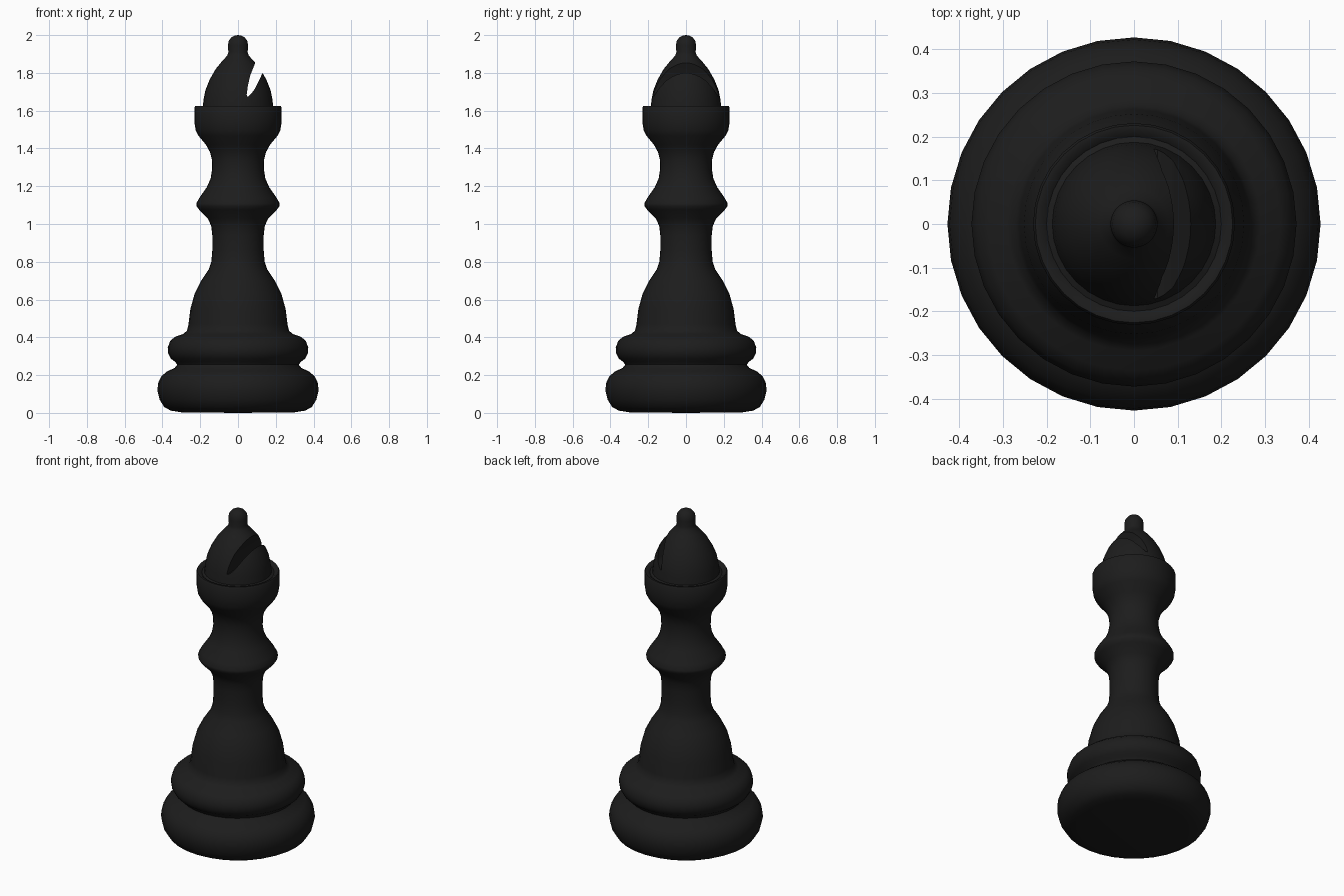
import bpy, bmesh, math

if "Cube" in bpy.data.objects:
    bpy.data.objects.remove(bpy.data.objects["Cube"])

SIDES = 32


def new_object(name, bm):
    bmesh.ops.recalc_face_normals(bm, faces=bm.faces[:])
    mesh = bpy.data.meshes.new(name)
    bm.to_mesh(mesh)
    bm.free()
    ob = bpy.data.objects.new(name, mesh)
    bpy.context.collection.objects.link(ob)
    return ob


def lathe(name, profile):
    """Closed solid of revolution; first and last points lie on the axis."""
    bm = bmesh.new()
    low = bm.verts.new((0, 0, profile[0][1]))
    top = bm.verts.new((0, 0, profile[-1][1]))
    rings = [[bm.verts.new((r * math.cos(2 * math.pi * i / SIDES),
                            r * math.sin(2 * math.pi * i / SIDES), z))
              for i in range(SIDES)] for r, z in profile[1:-1]]
    for i in range(SIDES):
        j = (i + 1) % SIDES
        bm.faces.new((low, rings[0][j], rings[0][i]))
        bm.faces.new((top, rings[-1][i], rings[-1][j]))
        for a, b in zip(rings, rings[1:]):
            bm.faces.new((a[i], a[j], b[j], b[i]))
    return new_object(name, bm)


# Profile sections (radius, height)
base = [(0, 0), (.30, .003), (.355, .012), (.39, .03), (.415, .07), (.427, .12),
        (.422, .16), (.405, .195), (.375, .22), (.335, .238), (.322, .255),
        (.332, .27), (.355, .287), (.37, .315), (.372, .345), (.36, .38),
        (.335, .402), (.29, .418), (.27, .435)]
stem = [(.262, .47), (.252, .55), (.23, .63), (.195, .70), (.155, .76),
        (.141, .80), (.136, .86), (.136, .94), (.142, .99), (.16, 1.03),
        (.205, 1.075), (.22, 1.095), (.221, 1.108), (.205, 1.138),
        (.165, 1.195), (.145, 1.24), (.137, 1.29), (.138, 1.34)]
collar = [(.148, 1.38), (.17, 1.42), (.21, 1.468), (.224, 1.495), (.231, 1.54),
          (.231, 1.615), (.226, 1.624), (.215, 1.624), (.20, 1.612)]
head = [(.187, 1.618), (.182, 1.66), (.172, 1.71), (.15, 1.765), (.117, 1.822),
        (.08, 1.867), (.058, 1.89), (.051, 1.91), (.054, 1.945), (.049, 1.97),
        (.035, 1.988), (.018, 1.997), (0, 2.0)]
piece = lathe("turned_chess_piece", base + stem + collar + head)

# Curved slit through the head, cut along y
slit = [(.046, 1.685), (.047, 1.676), (.054, 1.675), (.07, 1.69), (.09, 1.716),
        (.127, 1.793), (.19, 1.93), (.125, 1.93), (.09, 1.85), (.064, 1.785),
        (.052, 1.73)]
bm = bmesh.new()
face = bm.faces.new([bm.verts.new((x, -.3, z)) for x, z in slit])
ext = bmesh.ops.extrude_face_region(bm, geom=[face])
for v in ext["geom"]:
    if isinstance(v, bmesh.types.BMVert):
        v.co.y = .3
if not face.is_valid or len(bm.faces) < len(slit) + 2:
    bm.faces.new([v for v in bm.verts if v.co.y < 0])
cutter = new_object("slit_cutter", bm)
cutter.hide_render = True

mod = piece.modifiers.new("slit", "BOOLEAN")
mod.operation = "DIFFERENCE"
mod.solver = "EXACT"
mod.object = cutter
bpy.context.view_layer.objects.active = piece
piece.select_set(True)
bpy.ops.object.modifier_apply(modifier=mod.name)
bpy.data.objects.remove(cutter)

# Smooth shading and black finish
bpy.ops.object.shade_smooth_by_angle(angle=math.radians(40))
black = bpy.data.materials.new("black_finish")
black.diffuse_color = (.012, .012, .012, 1)
black.use_nodes = True
black.node_tree.nodes["Principled BSDF"].inputs["Base Color"].default_value = black.diffuse_color
piece.data.materials.clear()
piece.data.materials.append(black)
